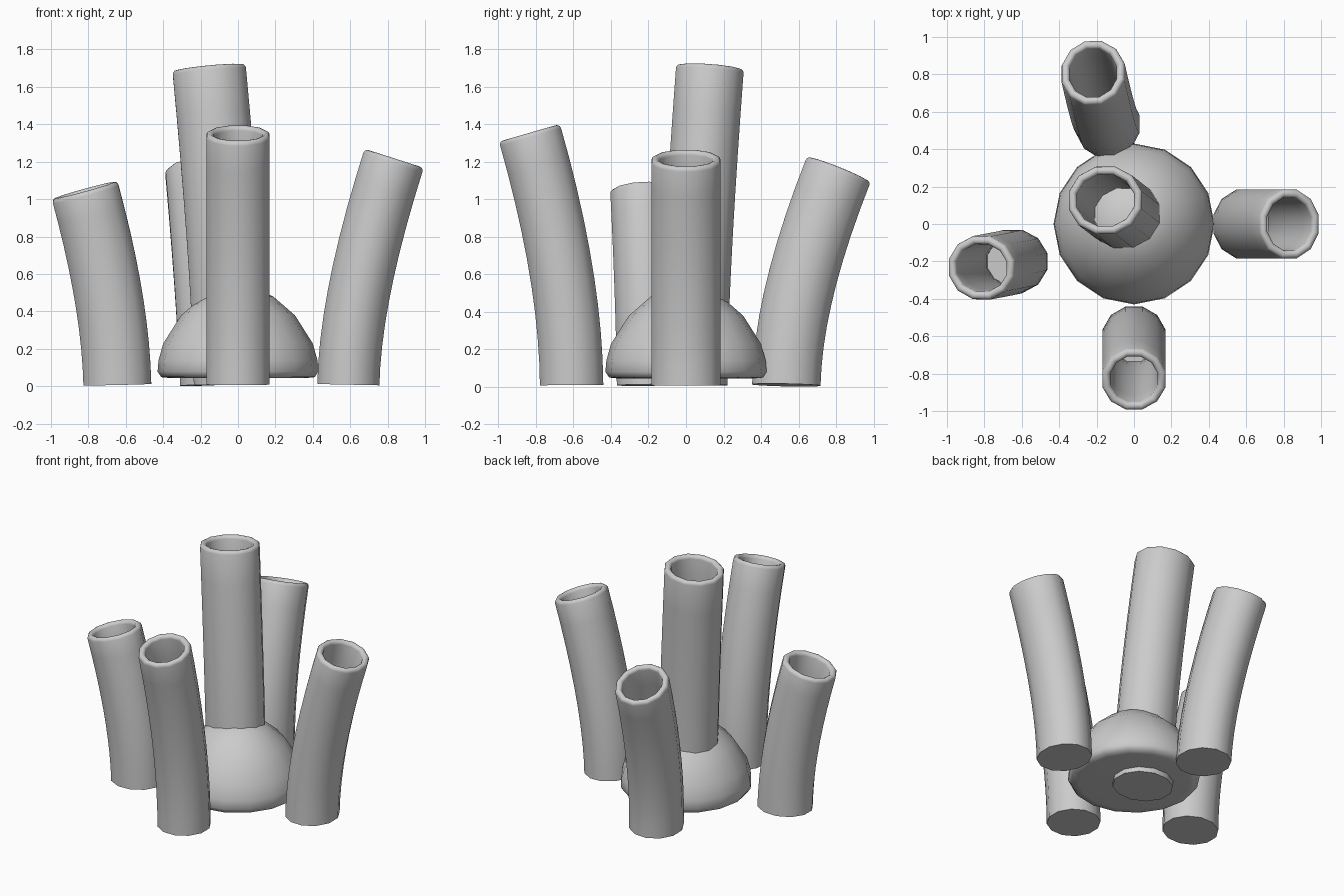
import bpy, bmesh, math
from mathutils import Vector

SIDES = 12
STEPS = 9
WALL = 0.045

if "Cube" in bpy.data.objects:
    bpy.data.objects.remove(bpy.data.objects["Cube"], do_unlink=True)

grey = bpy.data.materials.new("light_grey")
grey.use_nodes = True
colour = (0.6, 0.6, 0.6, 1)
grey.diffuse_color = colour
grey.node_tree.nodes["Principled BSDF"].inputs["Base Color"].default_value = colour


def loft(name, rings, smooth_angle):
    """Skin a list of vertex rings and cap both ends."""
    bm = bmesh.new()
    loops = [[bm.verts.new(p) for p in ring] for ring in rings]
    for a, b in zip(loops, loops[1:]):
        n = len(a)
        for i in range(n):
            j = (i + 1) % n
            bm.faces.new((a[i], a[j], b[j], b[i]))
    bm.faces.new(reversed(loops[0]))
    bm.faces.new(loops[-1])
    bmesh.ops.recalc_face_normals(bm, faces=bm.faces)
    mesh = bpy.data.meshes.new(name)
    bm.to_mesh(mesh)
    bm.free()
    mesh.materials.append(grey)
    obj = bpy.data.objects.new(name, mesh)
    bpy.context.collection.objects.link(obj)
    bpy.ops.object.select_all(action='DESELECT')
    obj.select_set(True)
    bpy.context.view_layer.objects.active = obj
    bpy.ops.object.shade_smooth_by_angle(angle=math.radians(smooth_angle))
    return obj


def tube(name, base, bend, top, rx, ry):
    """Hollow tube, closed at the foot, following a quadratic curve."""
    p0, p1, p2 = Vector(base), Vector(bend), Vector(top)

    def ring(t, inset=0.0, drop=0.0):
        centre = p0 * (1 - t) ** 2 + p1 * 2 * t * (1 - t) + p2 * t * t
        axis = ((p1 - p0) * (1 - t) + (p2 - p1) * t).normalized()
        u = Vector((1, 0, 0))
        u = (u - axis * u.dot(axis)).normalized()
        v = axis.cross(u)
        centre -= axis * drop
        angles = [2 * math.pi * (i + 0.5) / SIDES for i in range(SIDES)]
        return [centre + u * (rx - inset) * math.cos(a)
                + v * (ry - inset) * math.sin(a) for a in angles]

    # Outer wall, rounded rim, inner wall down to the floor
    rings = [ring(i / STEPS) for i in range(STEPS)]
    for k in range(7):
        a = math.pi * k / 6
        half = WALL / 2
        rings.append(ring(1, half - half * math.cos(a), half * (1 - math.sin(a))))
    rings += [ring(i / STEPS, WALL) for i in range(STEPS - 1, 0, -1)]
    rings.append(ring(0.03, WALL))
    return loft(name, rings, 45)


# Five open tubes: one in the middle, four around it
tube("centre_tube", (-0.04, 0.04, 0.01), (-0.05, 0.045, 0.6), (-0.155, 0.128, 1.705), 0.203, 0.187)
tube("front_tube", (0, -0.61, 0.01), (0, -0.615, 0.59), (0, -0.835, 1.355), 0.175, 0.175)
tube("back_tube", (-0.14, 0.535, 0.01), (-0.16, 0.545, 0.485), (-0.22, 0.815, 1.16), 0.175, 0.189)
tube("left_tube", (0.59, 0, 0.01), (0.60, 0, 0.486), (0.835, 0, 1.22), 0.172, 0.19)
tube("right_tube", (-0.645, -0.2, 0.01), (-0.655, -0.205, 0.45), (-0.82, -0.235, 1.05), 0.188, 0.175)

# Rounded mound around the middle tube
profile = [(0.36, 0.045), (0.41, 0.05), (0.43, 0.08), (0.425, 0.14), (0.40, 0.23),
           (0.305, 0.38), (0.19, 0.48), (0.08, 0.53)]
SEGMENTS = 16
turns = [2 * math.pi * i / SEGMENTS for i in range(SEGMENTS)]
loft("mound", [[Vector((r * math.cos(a), r * math.sin(a), z)) for a in turns]
               for r, z in profile], 80)

# Rest the model on the ground
bpy.context.view_layer.update()
parts = [o for o in bpy.context.collection.objects if o.type == 'MESH' and grey.name in o.data.materials]
low = min(v.co.z for o in parts for v in o.data.vertices)
for o in parts:
    for v in o.data.vertices:
        v.co.z -= low
